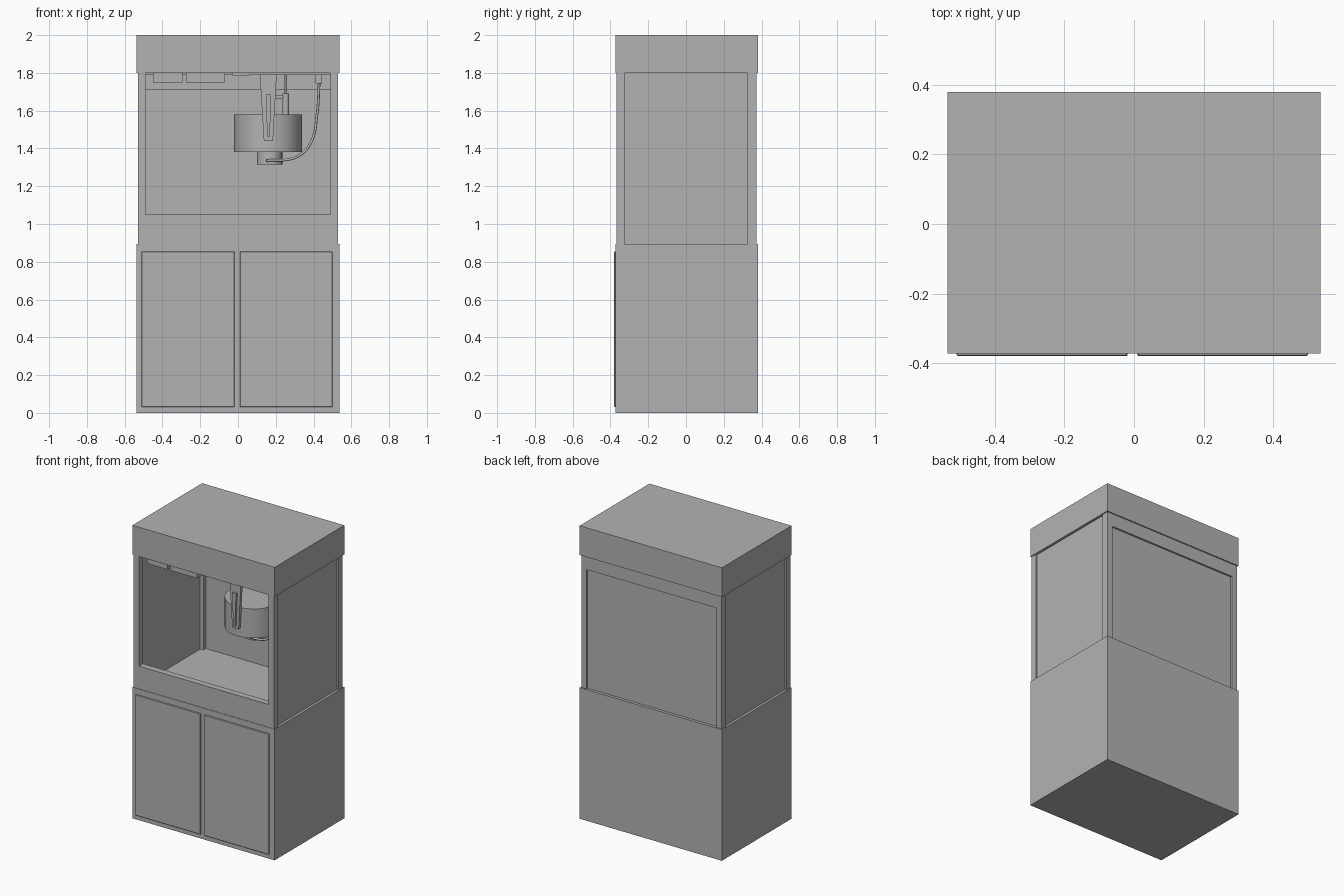
import bpy, bmesh
from mathutils import Vector

if "Cube" in bpy.data.objects:
    bpy.data.objects.remove(bpy.data.objects["Cube"], do_unlink=True)

grey = bpy.data.materials.new("plain grey")
grey.use_nodes = True
GREY = (0.45, 0.45, 0.45, 1)
grey.diffuse_color = GREY
grey.node_tree.nodes["Principled BSDF"].inputs["Base Color"].default_value = GREY


def add(name, bm):
    mesh = bpy.data.meshes.new(name)
    bmesh.ops.recalc_face_normals(bm, faces=bm.faces)
    bm.to_mesh(mesh)
    bm.free()
    mesh.materials.append(grey)
    obj = bpy.data.objects.new(name, mesh)
    bpy.context.collection.objects.link(obj)
    return obj


def box(name, xs, ys, zs):
    """Box from its extents along each axis."""
    bm = bmesh.new()
    bmesh.ops.create_cube(bm, size=1)
    for v in bm.verts:
        v.co = Vector([r[0] if c < 0 else r[1] for c, r in zip(v.co, (xs, ys, zs))])
    return add(name, bm)


def drum(name, x, y, zs, radius, sides):
    """Upright smooth cylinder."""
    bm = bmesh.new()
    bmesh.ops.create_cone(bm, cap_ends=True, segments=sides,
                          radius1=radius, radius2=radius, depth=zs[1] - zs[0])
    bmesh.ops.translate(bm, verts=bm.verts, vec=(x, y, sum(zs) / 2))
    for f in bm.faces:
        f.smooth = abs(f.normal.z) < 0.5
    for e in bm.edges:
        e.smooth = all(f.smooth for f in e.link_faces)
    return add(name, bm)


def plate(name, outline, y0, y1):
    """Upright plate extruded from an (x, z) outline."""
    bm = bmesh.new()
    face = bm.faces.new([bm.verts.new((x, y0, z)) for x, z in outline])
    new = bmesh.ops.extrude_face_region(bm, geom=[face])["geom"]
    moved = [v for v in new if isinstance(v, bmesh.types.BMVert)]
    bmesh.ops.translate(bm, verts=moved, vec=(0, y1 - y0, 0))
    return add(name, bm)


def cable(name, points, radius):
    """Round cable through points, converted to a mesh."""
    curve = bpy.data.curves.new(name, "CURVE")
    curve.dimensions = "3D"
    curve.bevel_depth = radius
    curve.bevel_resolution = 2
    curve.use_fill_caps = True
    spline = curve.splines.new("BEZIER")
    spline.bezier_points.add(len(points) - 1)
    for p, co in zip(spline.bezier_points, points):
        p.co = co
        p.handle_left_type = p.handle_right_type = "AUTO"
    curve.materials.append(grey)
    obj = bpy.data.objects.new(name, curve)
    bpy.context.collection.objects.link(obj)


# Base cabinet with two doors
BASE_TOP, HEAD = 0.895, 1.8
box("base_cabinet", (-0.537, 0.537), (-0.372, 0.38), (0, BASE_TOP))
for name, xs in (("right_door", (-0.51, -0.018)), ("left_door", (0.01, 0.5))):
    door = box(name, xs, (-0.38, -0.37), (0.03, 0.855))
    bevel = door.modifiers.new("edge", "BEVEL")
    bevel.width = 0.003
    bevel.segments = 1

# Header on top
box("header", (-0.537, 0.537), (-0.372, 0.38), (HEAD, 2))

# Corner posts, rails and recessed panels of the display section
middle = (BASE_TOP, HEAD)
for side, s in (("right", -1), ("left", 1)):
    xs = sorted((s * 0.49, s * 0.53))
    box(side + "_front_post", xs, (-0.369, -0.325), middle)
    box(side + "_back_post", xs, (0.325, 0.372), middle)
    box(side + "_side_panel", sorted((s * 0.513, s * 0.52)), (-0.33, 0.33), middle)
box("front_rail", (-0.49, 0.49), (-0.369, -0.325), (BASE_TOP, 1.05))
box("back_rail", (-0.49, 0.49), (0.325, 0.372), (1.71, HEAD))
box("back_panel", (-0.5, 0.5), (0.352, 0.36), middle)

# Ceiling plates and hanging boxes
box("right_ceiling_plate", (-0.49, -0.03), (-0.32, 0.32), (1.79, HEAD))
box("left_ceiling_plate", (0.06, 0.49), (-0.32, 0.32), (1.79, HEAD))
box("small_ceiling_box", (-0.45, -0.295), (-0.34, -0.1), (1.75, HEAD))
box("large_ceiling_box", (-0.275, -0.07), (-0.34, -0.1), (1.75, HEAD))
box("ceiling_strip", (-0.03, 0.06), (-0.3, 0.3), (1.785, HEAD))
box("cable_socket", (0.41, 0.445), (-0.08, -0.04), (1.745, HEAD))

# Hanging drum with its foot and rod
CX, CY = 0.16, -0.06
drum("drum", CX, CY, (1.38, 1.58), 0.18, 32)
drum("drum_foot", CX + 0.008, CY, (1.315, 1.38), 0.067, 24)
drum("rod_sleeve", 0.253, 0.03, (1.58, 1.69), 0.018, 16)
drum("rod", 0.253, 0.03, (1.69, HEAD), 0.006, 12)
box("rod_link", (0.18, 0.24), (0.02, 0.04), (1.665, 1.68))

# Tapered hangers in front of and behind the drum, with a raised finger
taper = [(0.115, HEAD), (0.205, HEAD), (0.185, 1.44), (0.137, 1.44)]
finger = [(0.147, 1.685), (0.176, 1.685), (0.168, 1.46), (0.155, 1.46)]
for name, s in (("front", -1), ("back", 1)):
    y = CY + s * 0.178
    plate(name + "_hanger", taper, y, y + s * 0.02)
    plate(name + "_finger", finger, y + s * 0.02, y + s * 0.035)

# Cable from the ceiling to the drum foot
cable("drum_cable", [(0.43, CY, 1.75), (0.418, CY, 1.58), (0.385, CY - 0.02, 1.43),
                     (0.31, CY - 0.06, 1.355), (0.15, CY - 0.075, 1.335)], 0.007)
